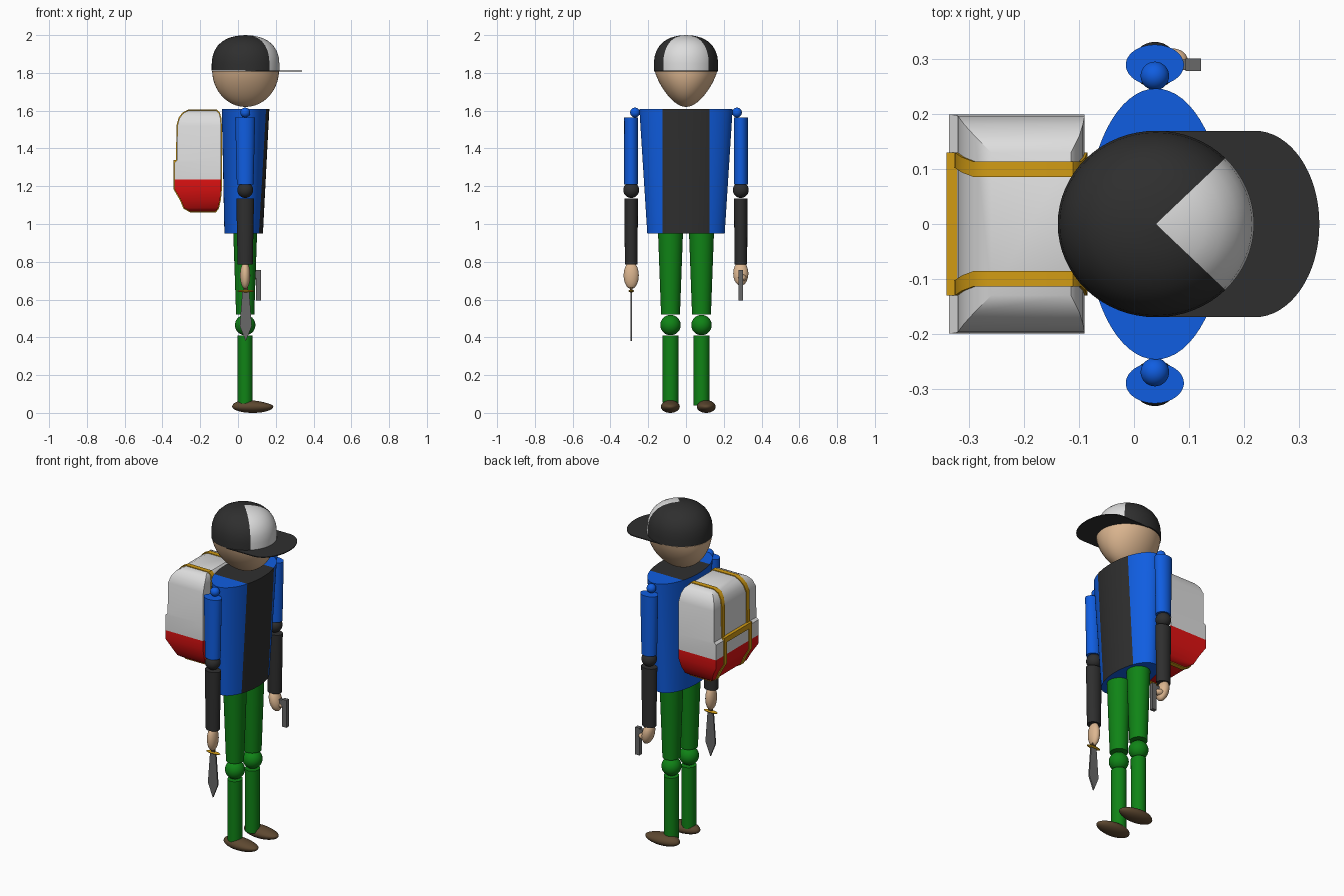
import bpy, bmesh, math
from mathutils import Matrix, Vector

if "Cube" in bpy.data.objects:
    bpy.data.objects.remove(bpy.data.objects["Cube"])


def material(name, r, g, b):
    m = bpy.data.materials.new(name)
    m.diffuse_color = (r, g, b, 1)
    m.use_nodes = True
    m.node_tree.nodes["Principled BSDF"].inputs["Base Color"].default_value = m.diffuse_color
    return m


BLUE = material("blue", 0.005, 0.11, 0.75)
BLACK = material("black", 0.028, 0.028, 0.028)
WHITE = material("white", 0.72, 0.72, 0.72)
RED = material("red", 0.75, 0.006, 0.006)
GREEN = material("green", 0.005, 0.23, 0.008)
SKIN = material("skin", 0.72, 0.47, 0.28)
GOLD = material("gold", 0.64, 0.33, 0.007)
METAL = material("metal", 0.14, 0.14, 0.14)
BROWN = material("brown", 0.11, 0.065, 0.03)
CX = 0.038  # body axis


def finish(name, bm, *mats, rule=None, angle=35):
    bmesh.ops.recalc_face_normals(bm, faces=bm.faces[:])
    bm.normal_update()
    if rule:
        for f in bm.faces:
            f.material_index = rule(f.calc_center_median(), f.normal)
    me = bpy.data.meshes.new(name)
    bm.to_mesh(me)
    bm.free()
    for m in mats:
        me.materials.append(m)
    me.shade_smooth()
    me.set_sharp_from_angle(angle=math.radians(angle))
    ob = bpy.data.objects.new(name, me)
    bpy.context.collection.objects.link(ob)
    return ob


def ellipse(cx, cy, z, rx, ry, n=48):
    return [(cx + rx * math.cos(2 * math.pi * i / n),
             cy + ry * math.sin(2 * math.pi * i / n), z) for i in range(n)]


def rect(z, x0, x1, hy):
    return [(x0, -hy, z), (x1, -hy, z), (x1, hy, z), (x0, hy, z)]


def loft(rings):
    bm = bmesh.new()
    rows = [[bm.verts.new(p) for p in r] for r in rings]
    n = len(rows[0])
    for a, b in zip(rows, rows[1:]):
        for i in range(n):
            bm.faces.new((a[i], a[(i + 1) % n], b[(i + 1) % n], b[i]))
    bm.faces.new(rows[0][::-1])
    bm.faces.new(rows[-1])
    return bm


def ball(name, c, r, mat, tilt=0.0, shape=None):
    bm = bmesh.new()
    mx = Matrix.Translation(c) @ Matrix.Rotation(tilt, 4, 'Y') @ Matrix.Diagonal((*r, 1))
    bmesh.ops.create_uvsphere(bm, u_segments=32, v_segments=20, radius=1)
    if shape:
        for v in bm.verts:
            v.co = shape(v.co)
    bm.transform(mx)
    return finish(name, bm, mat, angle=60)


def box(name, lo, hi, mat):
    return finish(name, loft([[(lo[0], lo[1], z), (hi[0], lo[1], z),
                               (hi[0], hi[1], z), (lo[0], hi[1], z)]
                              for z in (lo[2], hi[2])]), mat)


def prism(name, outline, depth, mat):
    """Extrude a closed outline by the vector depth."""
    return finish(name, loft([outline, [tuple(Vector(p) + Vector(depth)) for p in outline]]), mat)


# Head: lower half of an egg, narrowing across y towards the chin
rings = []
for i in range(17):
    a = math.pi / 2 * (1 - i / 16.3)
    r, t = math.cos(a), math.sin(a)
    rings.append(ellipse(0.04, 0, 1.815 - 0.195 * t, 0.177 * r, 0.167 * r * (1 - 0.3 * t)))
finish("head", loft(rings), SKIN, angle=50)

# Cap crown with a white front wedge, and its flat brim
crown = [(1.0, 1.812), (1.0, 1.85), (0.98, 1.885), (0.92, 1.917), (0.82, 1.945),
         (0.68, 1.968), (0.5, 1.985), (0.27, 1.996), (0.01, 2.0)]
finish("cap_crown", loft([ellipse(0.04, 0, z, 0.179 * r, 0.17 * r, 64) for r, z in crown]),
       BLACK, WHITE, angle=50,
       rule=lambda c, n: int(abs(math.atan2(c.y / 0.17, (c.x - 0.04) / 0.179)) < math.pi / 4))
arc = [math.pi * (i / 32 - 0.5) for i in range(33)]
prism("cap_brim", [(0.04, -0.17, 1.808)]
      + [(0.22 + 0.118 * math.cos(a), 0.17 * math.sin(a), 1.808) for a in arc]
      + [(0.04, 0.17, 1.808)], (0, 0, 0.005), BLACK)

# Torso: tapered ellipse with a dark front panel and collar
bm = loft([ellipse(0.03, 0, 0.95, 0.102, 0.205, 64), ellipse(0.04, 0, 1.61, 0.126, 0.247, 64)])
for y in (-0.125, 0.125):
    bmesh.ops.bisect_plane(bm, geom=bm.verts[:] + bm.edges[:] + bm.faces[:],
                           plane_co=(0, y, 0), plane_no=(0, 1, 0))
finish("torso", bm, BLUE, BLACK,
       rule=lambda c, n: int(abs(c.y) < 0.125 and (n.z > 0.7 or (c.x > 0.04 and n.z > -0.7))))

# Arms and legs, one of each per side
for s, side in ((-1, "right"), (1, "left")):
    ya, yl = 0.29 * s, 0.082 * s
    ball(side + "_shoulder", (CX, 0.27 * s, 1.59), (0.026,) * 3, BLUE)
    finish(side + "_upper_arm", loft([ellipse(CX, ya, 1.21, 0.044, 0.037),
                                      ellipse(CX, ya, 1.565, 0.053, 0.037)]), BLUE)
    ball(side + "_elbow", (CX, ya, 1.18), (0.042,) * 3, BLACK)
    finish(side + "_forearm", loft([ellipse(CX, ya, 0.785, 0.04, 0.034),
                                    ellipse(CX, ya, 1.135, 0.047, 0.035)]), BLACK)
    finish(side + "_thigh", loft([ellipse(CX, yl, 0.52, 0.048, 0.05),
                                  ellipse(CX, yl, 0.952, 0.063, 0.066)]), GREEN)
    ball(side + "_knee", (CX, yl, 0.465), (0.054,) * 3, GREEN)
    finish(side + "_shin", loft([ellipse(CX, yl, 0.04, 0.04, 0.041),
                                 ellipse(CX, yl, 0.41, 0.04, 0.043)]), GREEN)
    ball(side + "_shoe", (0.078, 0.095 * s + 0.012, 0.033), (0.109, 0.05, 0.033), BROWN,
         shape=lambda v: Vector((v.x, v.y, v.z * (1 - 0.3 * v.x) if v.z > 0 else v.z)))

# Hands
ball("right_hand", (CX, -0.29, 0.728), (0.027, 0.04, 0.072), SKIN)
ball("left_hand", (CX + 0.005, 0.29, 0.738), (0.032, 0.04, 0.066), SKIN, tilt=-0.25)
ball("left_finger", (0.07, 0.298, 0.715), (0.028, 0.022, 0.018), SKIN)

# Knife hanging from the right hand
prism("knife_blade", [(x + 0.041, -0.295, z) for x, z in
                      ((-0.018, 0.645), (-0.032, 0.46), (0, 0.38), (0.032, 0.46), (0.018, 0.645))],
      (0, 0.009, 0), METAL)
ball("knife_guard", (0.041, -0.29, 0.645), (0.045, 0.014, 0.007), GOLD)
box("knife_handle", (0.03, -0.297, 0.64), (0.052, -0.283, 0.70), BROWN)

# Pistol held muzzle down in the left hand
box("pistol_barrel", (0.094, 0.279, 0.595), (0.122, 0.302, 0.757), METAL)
box("pistol_grip", (0.04, 0.281, 0.715), (0.1, 0.3, 0.75), METAL)

# Backpack: stacked rectangles, red below and white above (z, back x, front x, half width)
pack = [(1.065, -0.25, -0.12, 0.13), (1.085, -0.285, -0.105, 0.16), (1.13, -0.304, -0.095, 0.182),
        (1.185, -0.337, -0.09, 0.2), (1.235, -0.337, -0.09, 0.2), (1.325, -0.337, -0.09, 0.2),
        (1.337, -0.323, -0.09, 0.198), (1.52, -0.321, -0.09, 0.197), (1.56, -0.31, -0.093, 0.182),
        (1.587, -0.29, -0.1, 0.16), (1.602, -0.26, -0.115, 0.13)]
finish("backpack", loft([rect(*p) for p in pack]), RED, WHITE,
       rule=lambda c, n: int(c.z > 1.235))

# Pack straps: bands following the pack outline, spreading on the back face
outline = [(p[1], p[0]) for p in pack] + [(p[2], p[0]) for p in reversed(pack)]
for s, side in ((-1, "right"), (1, "left")):
    bm = bmesh.new()
    rows = []
    for x, z in outline:
        p, c = Vector((x, z)), Vector((-0.21, min(max(z, 1.18), 1.5)))
        d = (p - c).normalized()
        yc = 0.1 if z > 1.58 else 0.108 if z > 1.55 else 0.116
        rows.append([bm.verts.new((q.x, s * (yc + w), q.y)) for q, w in
                     ((p + d * 0.005, -0.014), (p + d * 0.005, 0.014),
                      (p - d * 0.01, 0.014), (p - d * 0.01, -0.014))])
    for a, b in zip(rows, rows[1:] + rows[:1]):
        for i in range(4):
            bm.faces.new((a[i], a[(i + 1) % 4], b[(i + 1) % 4], b[i]))
    finish(side + "_pack_strap", bm, GOLD)
box("pack_cross_strap", (-0.342, -0.13, 1.308), (-0.322, 0.13, 1.34), GOLD)
